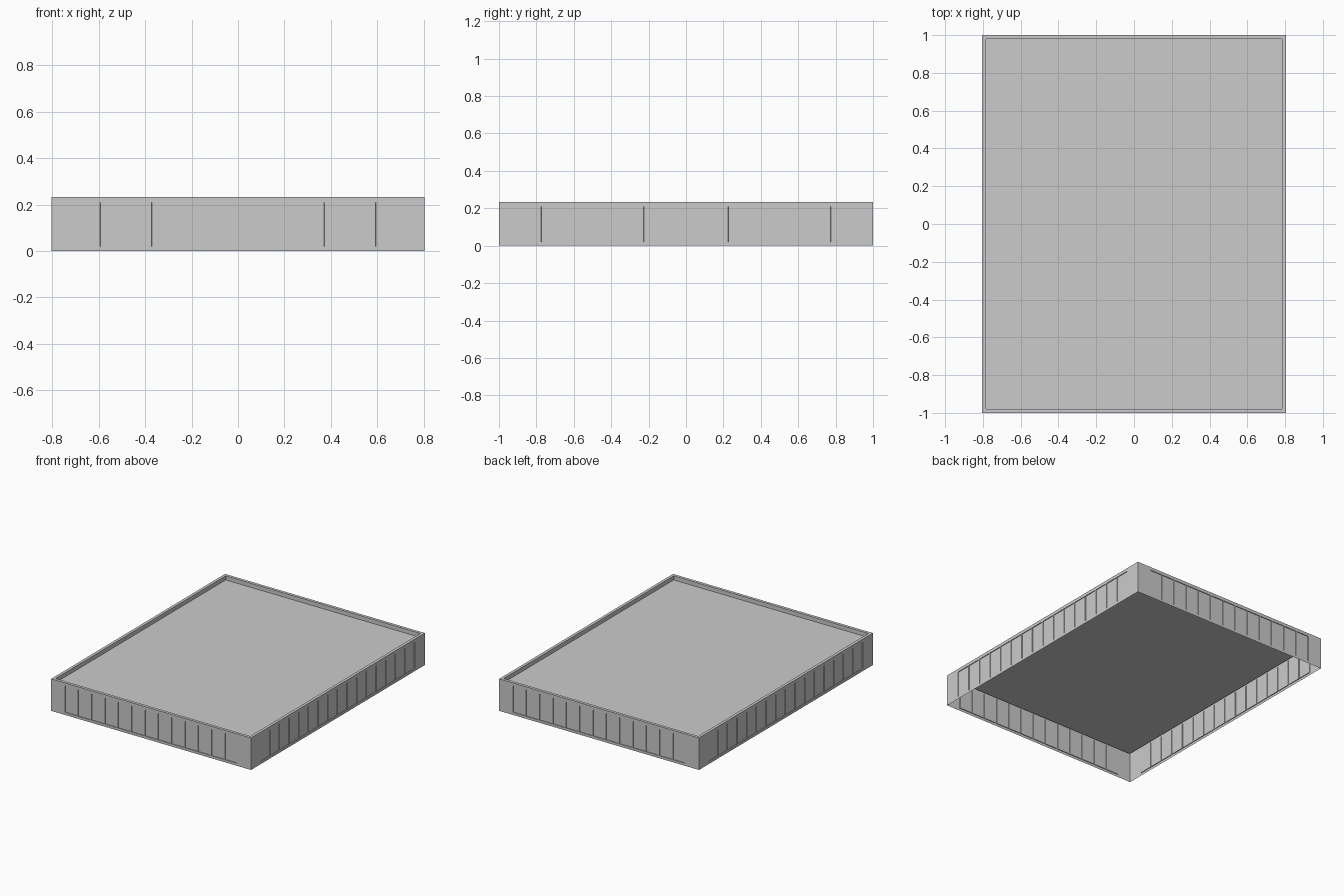
import bpy, bmesh
from mathutils import Vector

if "Cube" in bpy.data.objects:
    bpy.data.objects.remove(bpy.data.objects["Cube"])

HX, HY, H = 0.805, 1.0, 0.233     # half width, half depth, height
RIM, DROP = 0.03, 0.03            # parapet width and roof recess


def finish(bm, name):
    mesh = bpy.data.meshes.new(name)
    bm.to_mesh(mesh)
    bm.free()
    obj = bpy.data.objects.new(name, mesh)
    bpy.context.collection.objects.link(obj)
    return obj


def panelled_wall(name, start, end, bays):
    """Single-sheet wall with a row of shallow recessed panels."""
    bm = bmesh.new()
    start, end = Vector(start), Vector(end)
    levels = (0, 0.015, 0.213, H)
    grid = [[bm.verts.new(start.lerp(end, i / bays) + Vector((0, 0, z)))
             for z in levels] for i in range(bays + 1)]
    panels = []
    for i in range(bays):
        for j in range(3):
            f = bm.faces.new((grid[i][j], grid[i + 1][j],
                              grid[i + 1][j + 1], grid[i][j + 1]))
            if j == 1 and 0 < i < bays - 1:
                panels.append(f)
    bm.normal_update()
    # Narrow ribs stay flush, panel faces are pushed inwards
    frame = bmesh.ops.inset_individual(bm, faces=panels, thickness=0.005)
    bmesh.ops.inset_individual(bm, faces=panels, thickness=0.0005, depth=-0.005)
    return finish(bm, name)


# Four outer walls, open underneath
panelled_wall("front_wall", (-HX, -HY, 0), (HX, -HY, 0), 15)
panelled_wall("right_wall", (HX, -HY, 0), (HX, HY, 0), 18)
panelled_wall("back_wall", (HX, HY, 0), (-HX, HY, 0), 15)
panelled_wall("left_wall", (-HX, HY, 0), (-HX, -HY, 0), 18)

# Top rim with the sunken deck
bm = bmesh.new()
deck = bm.faces.new([bm.verts.new((x * HX, y * HY, H))
                     for x, y in ((-1, -1), (1, -1), (1, 1), (-1, 1))])
bm.normal_update()
bmesh.ops.inset_region(bm, faces=[deck], thickness=RIM, use_boundary=True)
ext = bmesh.ops.extrude_discrete_faces(bm, faces=[deck])
bmesh.ops.translate(bm, verts=ext["faces"][0].verts, vec=(0, 0, -DROP))
finish(bm, "rim_and_deck")
